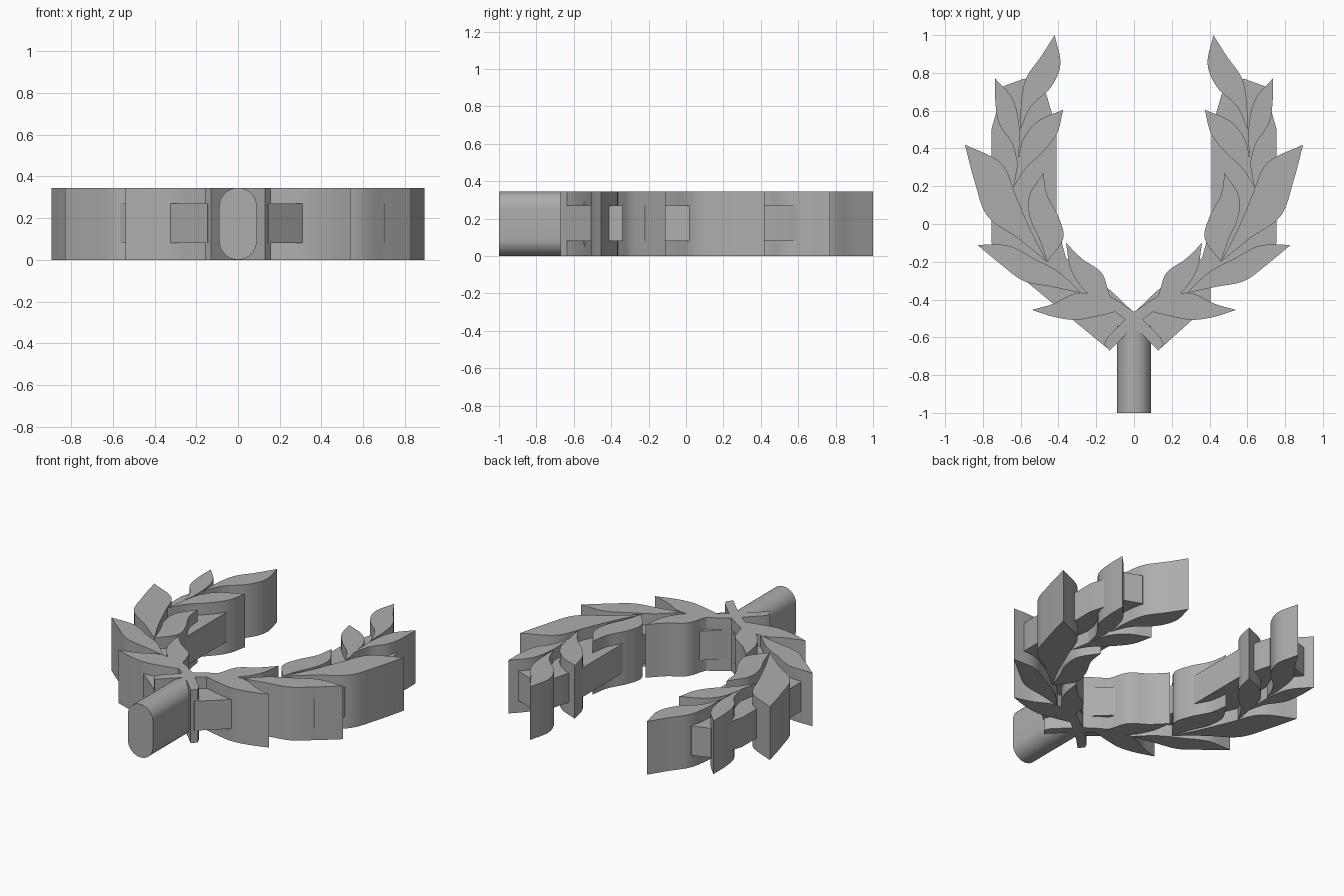
import bpy, bmesh, math
from mathutils import Matrix, Vector

if "Cube" in bpy.data.objects:
    bpy.data.objects.remove(bpy.data.objects["Cube"])

HEIGHT = 0.345
COLOUR = (0.42, 0.42, 0.42, 1)
grey = bpy.data.materials.new("plain_grey")
grey.use_nodes = True
grey.diffuse_color = COLOUR
grey.node_tree.nodes["Principled BSDF"].inputs["Base Color"].default_value = COLOUR


def prism(name, outline, low, high, side=1, matrix=None):
    """Extrude a flat outline from low to high; side=-1 mirrors it in x."""
    bm = bmesh.new()
    face = bm.faces.new([bm.verts.new((side * p[0], p[1], low)) for p in outline])
    top = bmesh.ops.extrude_face_region(bm, geom=[face])["geom"]
    bmesh.ops.translate(bm, vec=(0, 0, high - low),
                        verts=[v for v in top if isinstance(v, bmesh.types.BMVert)])
    bmesh.ops.recalc_face_normals(bm, faces=bm.faces)
    if matrix:
        bm.transform(matrix)
    mesh = bpy.data.meshes.new(name)
    bm.to_mesh(mesh)
    bm.free()
    mesh.materials.append(grey)
    obj = bpy.data.objects.new(name, mesh)
    bpy.context.collection.objects.link(obj)
    bpy.ops.object.select_all(action="DESELECT")
    obj.select_set(True)
    bpy.context.view_layer.objects.active = obj
    bpy.ops.object.shade_smooth_by_angle(angle=math.radians(30))


def smooth(points, steps=6):
    """Smooth curve through the points."""
    p = [2 * points[0] - points[1], *points, 2 * points[-1] - points[-2]]
    curve = []
    for a, b, c, d in zip(p, p[1:], p[2:], p[3:]):
        for i in range(steps):
            t = i / steps
            curve.append(b + ((c - a) * t + (2 * a - 5 * b + 4 * c - d) * t ** 2
                              + (3 * b - a - 3 * c + d) * t ** 3) / 2)
    return curve + [points[-1]]


def leaf_outline(tip, base, inner, outer):
    """Leaf around the axis from tip to base, each edge set by evenly spaced bulges."""
    tip, base = Vector(tip), Vector(base)
    axis = base - tip
    normal = Vector((-axis.y, axis.x)).normalized()
    edges = []
    for direction, bulges in ((-1, inner), (1, outer)):
        gap = 1 / (len(bulges) + 1)
        middle = [tip + axis * gap * (i + 1) + normal * direction * bulge
                  for i, bulge in enumerate(bulges)]
        edges.append(smooth([tip, *middle, base]))
    return edges[0] + edges[1][-2:0:-1]


# Tip, base, inner edge bulges and outer edge bulges
LEAVES = {
    "tip_leaf": ((.42, 1), (.6, .5), (.08, .075, .01), (.03, .065, .045)),
    "upper_outer_leaf": ((.735, .77), (.615, .31), (.06, .065, .04), (.03, .04, 0)),
    "upper_inner_leaf": ((.375, .605), (.64, .19), (.04, .03, 0), (.08, .095, .05)),
    "middle_outer_leaf": ((.895, .42), (.46, -.2), (.1, .065, .025), (.07, .12, .055)),
    "middle_inner_leaf": ((.48, .27), (.46, -.2), (.015, .07, .09), (.08, .08, .035)),
    "lower_outer_leaf": ((.83, -.11), (.28, -.365), (.065, .06, .05), (.04, .07, .035)),
    "lower_inner_leaf": ((.36, -.1), (.06, -.48), (.015, .05, .01), (.065, .08, .05)),
    "bottom_outer_leaf": ((.54, -.455), (.08, -.46), (.035, .09, .08), (.035, .05, .03)),
}

# Recessed band that ties the leaves together; its outer corner differs per side
band_inner = [(0, -.47), (.12, -.355), (.36, -.18), (.41, 0), (.41, .5), (.465, .69),
              (.58, .77), (.69, .73), (.755, .5), (.755, -.1)]
band_corner = {"left": [(.7, -.22), (.405, -.32), (.405, -.42)],
               "right": [(.68, -.2), (.6, -.28)]}
band_end = [(.145, -.655), (.04, -.53)]

# Twig that crosses the centre line and ends on the other side
twig = [(.15, -.37), (.16, -.42), (.04, -.51), (-.06, -.6), (-.13, -.67),
        (-.158, -.635), (-.14, -.6), (-.04, -.5), (0, -.465), (.08, -.41)]

for label, side in (("left", 1), ("right", -1)):
    for name, shape in LEAVES.items():
        prism(f"{label}_{name}", leaf_outline(*shape), 0, HEIGHT, side)
    prism(f"{label}_band", band_inner + band_corner[label] + band_end, .08, .27, side)
    prism(f"{label}_twig", twig, 0, HEIGHT, side)

# Stem with a rounded upright section, running along y
radius = .09
section = []
for centre, start in ((HEIGHT - radius, 0), (radius, math.pi)):
    for i in range(17):
        angle = start + math.pi * i / 16
        section.append((radius * math.cos(angle), centre + radius * math.sin(angle)))
prism("stem", section, .54, 1, matrix=Matrix.Rotation(math.pi / 2, 4, "X"))
